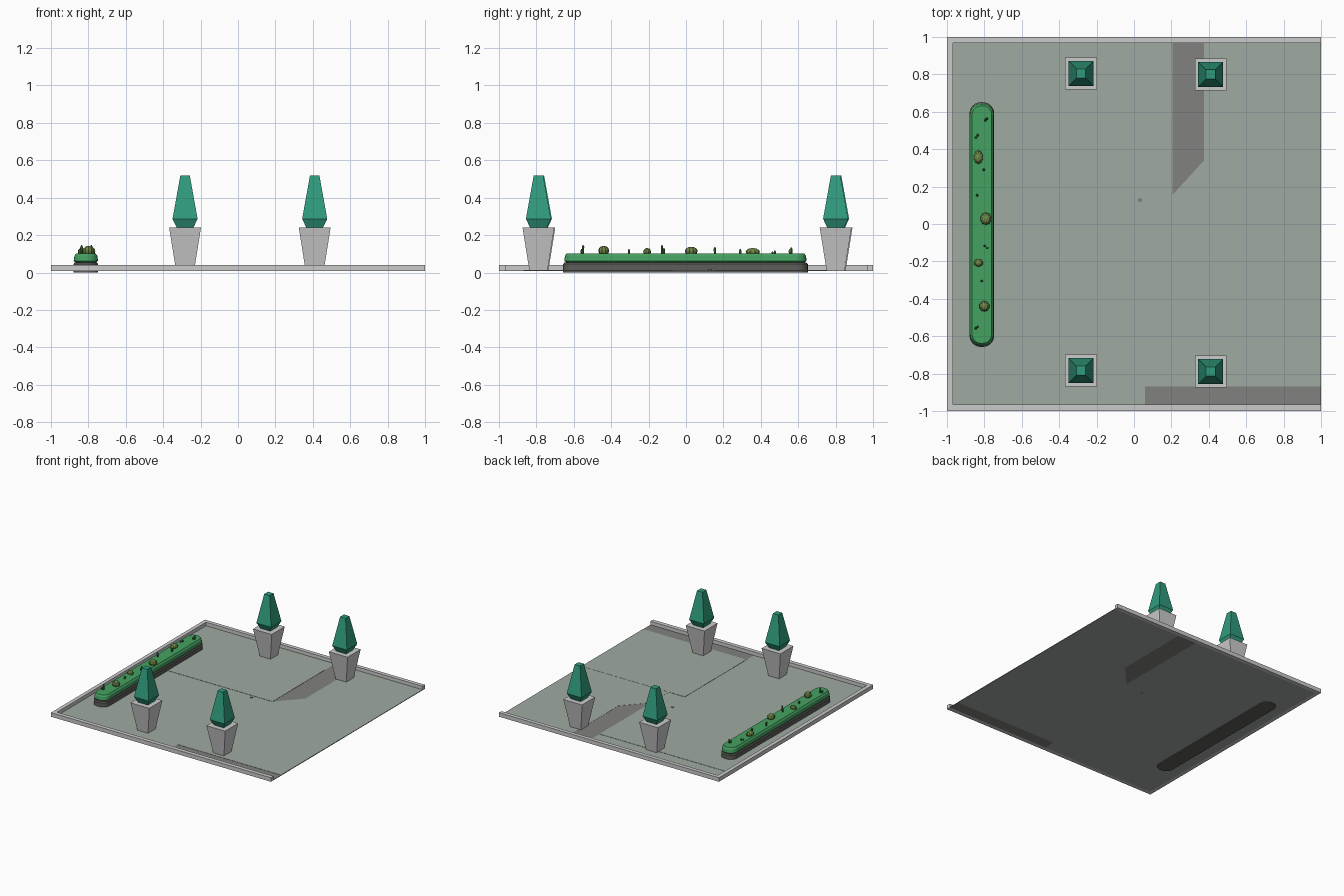
import bpy, bmesh
from math import pi, cos, sin

if "Cube" in bpy.data.objects:
    bpy.data.objects.remove(bpy.data.objects["Cube"])


def mat(name, rgb):
    m = bpy.data.materials.new(name)
    m.diffuse_color = (*rgb, 1)
    m.use_nodes = True
    m.node_tree.nodes["Principled BSDF"].inputs["Base Color"].default_value = m.diffuse_color
    return m


PAVING = mat("paving", (0.35, 0.40, 0.36))
STONE = mat("dark_stone", (0.22, 0.22, 0.21))
SOIL_BOX = mat("planter_dark", (0.11, 0.11, 0.10))
HEDGE = mat("hedge_green", (0.06, 0.36, 0.12))
TREE = mat("tree_green", (0.03, 0.33, 0.21))
CACTUS = mat("cactus_olive", (0.16, 0.24, 0.06))
SPROUT = mat("sprout_green", (0.05, 0.20, 0.05))


def loft(name, rings, material=None):
    """Closed solid through a stack of matching rings, capped at both ends."""
    bm = bmesh.new()
    loops = [[bm.verts.new(p) for p in r] for r in rings]
    n = len(loops[0])
    for a, b in zip(loops, loops[1:]):
        for i in range(n):
            j = (i + 1) % n
            bm.faces.new((a[i], a[j], b[j], b[i]))
    bm.faces.new(loops[0][::-1])
    bm.faces.new(loops[-1])
    bmesh.ops.recalc_face_normals(bm, faces=bm.faces)
    me = bpy.data.meshes.new(name)
    bm.to_mesh(me)
    bm.free()
    ob = bpy.data.objects.new(name, me)
    bpy.context.collection.objects.link(ob)
    if material:
        me.materials.append(material)
    return ob


def slab(name, outline, z0, z1, material=None):
    return loft(name, [[(x, y, z) for x, y in outline] for z in (z0, z1)], material)


def rect(x0, y0, x1, y1):
    return [(x0, y0), (x1, y0), (x1, y1), (x0, y1)]


def square(cx, cy, h, z):
    return [(x, y, z) for x, y in rect(cx - h, cy - h, cx + h, cy + h)]


def rounded(hx, hy, r, z, cx=-0.8135, cy=-0.003):
    """Rounded rectangle ring around the planter centre."""
    pts = []
    for k, (sx, sy) in enumerate([(1, 1), (-1, 1), (-1, -1), (1, -1)]):
        for i in range(7):
            a = (k + i / 6) * pi / 2
            pts.append((cx + sx * (hx - r) + r * cos(a), cy + sy * (hy - r) + r * sin(a), z))
    return pts


# Paved floor: thin slabs with tiny level changes
B = 0.007
slab("paving_front_left", [(-0.97, -0.97), (0.06, -0.97), (0.06, -0.07), (0.205, -0.07),
                           (0.205, 0.155), (-0.97, 0.155)], B, 0.011, PAVING)
slab("paving_back_left", rect(-0.97, 0.155, 0.205, 0.83), B, 0.013, PAVING)
slab("paving_back_edge", rect(-0.97, 0.83, 0.205, 0.97), B, 0.011, PAVING)
slab("paving_back_right", [(0.205, -0.07), (1, -0.07), (1, 0.97), (0.375, 0.97),
                           (0.375, 0.34), (0.205, 0.155)], B, 0.012, PAVING)
slab("paving_front_right", rect(0.06, -0.87, 1, -0.07), B, 0.013, PAVING)
slab("stone_path_back", [(0.205, 0.155), (0.375, 0.34), (0.375, 0.97), (0.205, 0.97)],
     B, 0.011, STONE)
slab("stone_path_front", rect(0.06, -0.97, 1, -0.87), B, 0.011, STONE)

# Kerb on three sides, open on the right
slab("kerb", [(1, -1), (1, -0.966), (-0.968, -0.966), (-0.968, 0.968), (1, 0.968),
              (1, 1), (-1, 1), (-1, -1)], B, 0.04)

# Floor drain
slab("drain", [(0.032 + 0.012 * cos(i * pi / 4), 0.128 + 0.012 * sin(i * pi / 4))
               for i in range(8)], B, 0.015, STONE)

# Potted trees
for i, (x, y) in enumerate([(-0.283, 0.805), (-0.283, -0.784), (0.41, 0.80), (0.41, -0.789)]):
    loft(f"pot_{i}", [square(x, y, 0.048, 0.008), square(x, y, 0.085, 0.24)])
    loft(f"tree_{i}", [square(x, y, 0.042, 0.235), square(x, y, 0.067, 0.287),
                       square(x, y, 0.025, 0.52)], TREE)

# Long planter with hedge layer
loft("planter_box", [rounded(0.066, 0.654, 0.06, 0), rounded(0.066, 0.654, 0.06, 0.045),
                     rounded(0.060, 0.648, 0.055, 0.053)], SOIL_BOX)
loft("planter_hedge", [rounded(0.050, 0.632, 0.045, 0.05), rounded(0.065, 0.648, 0.06, 0.062),
                       rounded(0.061, 0.644, 0.057, 0.09), rounded(0.052, 0.635, 0.048, 0.102)],
     HEDGE)

# Round ribbed cacti: x, y, radius x, radius y, top
for i, (x, y, rx, ry, top) in enumerate([(-0.832, 0.357, 0.025, 0.038, 0.131),
                                         (-0.792, 0.028, 0.031, 0.034, 0.138),
                                         (-0.832, -0.208, 0.026, 0.021, 0.131),
                                         (-0.80, -0.44, 0.029, 0.029, 0.143)]):
    rings = []
    for k in range(7):
        t = pi * (0.04 + 0.92 * k / 6)
        h = (top - 0.09) / 2
        ring = []
        for j in range(20):
            a = j * pi / 10
            s = sin(t) * (1.0 if j % 2 else 0.9)
            ring.append((x + rx * s * cos(a), y + ry * s * sin(a), 0.09 + h - h * cos(t)))
        rings.append(ring)
    loft(f"round_cactus_{i}", rings, CACTUS)

# Thin upright sprouts: x, y, top
sprouts = [(-0.795, 0.555, 0.125), (-0.787, 0.563, 0.135), (-0.845, 0.463, 0.113),
           (-0.836, 0.475, 0.118), (-0.803, 0.29, 0.125), (-0.839, 0.154, 0.136),
           (-0.798, -0.118, 0.13), (-0.784, -0.128, 0.146), (-0.814, -0.305, 0.125),
           (-0.846, -0.558, 0.125), (-0.836, -0.55, 0.146)]
for i, (x, y, top) in enumerate(sprouts):
    rings = [[(x + r * cos(j * pi / 3), y + r * sin(j * pi / 3), z) for j in range(6)]
             for r, z in [(0.006, 0.095), (0.007, top - 0.008), (0.003, top)]]
    loft(f"sprout_{i}", rings, SPROUT)
